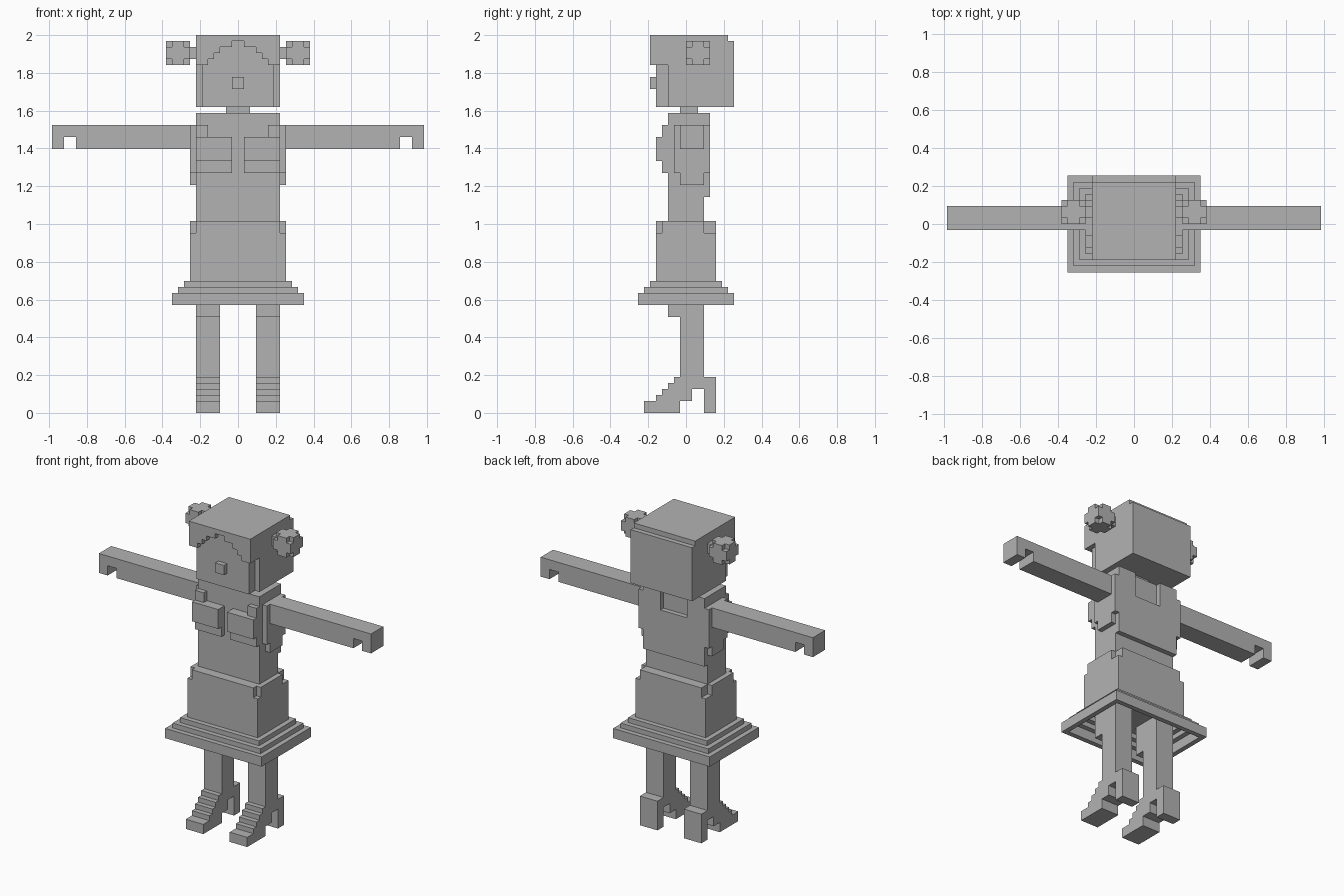
import bpy
import bmesh
from mathutils import Vector

UNIT = 2 / 63  # edge length of one block

old = bpy.data.objects.get("Cube")
if old:
    bpy.data.objects.remove(old, do_unlink=True)

grey = bpy.data.materials.new("plain_grey")
grey.use_nodes = True
tone = (0.45, 0.45, 0.45, 1)
grey.diffuse_color = tone
grey.node_tree.nodes["Principled BSDF"].inputs["Base Color"].default_value = tone


def finish(name, bm):
    bmesh.ops.recalc_face_normals(bm, faces=bm.faces)
    bmesh.ops.scale(bm, vec=Vector((UNIT, UNIT, UNIT)), verts=bm.verts)
    mesh = bpy.data.meshes.new(name)
    bm.to_mesh(mesh)
    bm.free()
    mesh.materials.append(grey)
    obj = bpy.data.objects.new(name, mesh)
    bpy.context.scene.collection.objects.link(obj)
    return obj


def blocks(name, *boxes, side=1):
    """Boxes given as x, y and z ranges in block units; side=-1 mirrors in x."""
    bm = bmesh.new()
    for ranges in boxes:
        lo = Vector(r[0] for r in ranges)
        hi = Vector(r[1] for r in ranges)
        verts = bmesh.ops.create_cube(bm, size=1)["verts"]
        for v in verts:
            v.co = (lo + hi) / 2 + v.co * (hi - lo)
            v.co.x *= side
    return finish(name, bm)


def slab(name, profile, axis, start, end, side=1):
    """Extrude a profile along x (profile in y, z) or along y (profile in x, z)."""
    bm = bmesh.new()
    verts = []
    for a, z in profile:
        verts.append(bm.verts.new((start, a, z) if axis == "x" else (a, start, z)))
    face = bm.faces.new(verts)
    new = bmesh.ops.extrude_face_region(bm, geom=[face])["geom"]
    shift = Vector((end - start, 0, 0) if axis == "x" else (0, end - start, 0))
    bmesh.ops.translate(bm, vec=shift, verts=[v for v in new if isinstance(v, bmesh.types.BMVert)])
    for v in bm.verts:
        v.co.x *= side
    return finish(name, bm)


def sym(half):
    return (-half, half)


def ring(name, x, y, z, wall=1):
    """Rectangular open frame with outer half sizes x and y."""
    boxes = []
    for s in (-1, 1):
        boxes.append((sorted((s * (x - wall), s * x)), sym(y), z))
        boxes.append((sym(x - wall), sorted((s * (y - wall), s * y)), z))
    return blocks(name, *boxes)


# Head: hair mass, face and nose
blocks("hair",
       (sym(7), (-3, 8), (51, 62)),
       (sym(7), (-5, 7), (58, 63)))
blocks("face", (sym(6), (-5, -3), (51, 58)))
blocks("nose", (sym(1), (-6, -5), (54, 56)))

# Fringe with a stepped arch above the face
arch = []
for row, half in enumerate((5, 4, 3, 1)):
    arch += [(half, 58 + row), (half, 59 + row)]
right_half = [(7, 63), (7, 58)] + arch
left_half = [(-x, z) for x, z in reversed(right_half)]
slab("fringe", right_half + left_half, "y", -6, -5)

blocks("neck", (sym(2), (-1, 2), (50, 51)))

# Torso, with a neckline cut in the back layer
blocks("torso", (sym(7), (-3, 3), (32, 50)))
blocks("back_panel", (sym(7), (3, 4), (36, 45)),
       *[(sorted((s * 3, s * 7)), (3, 4), (45, 50)) for s in (-1, 1)])

# Skirt body with notched upper corners, then flared hollow hem
blocks("skirt",
       (sym(8), sym(5), (22, 30)),
       (sym(7), sym(5), (30, 32)),
       (sym(8), (-4, 3), (30, 32)))
for i, z in enumerate(((21, 22), (20, 21), (18, 20))):
    ring("skirt_hem_" + str(i + 1), 9 + i, 6 + i, z)

# Shapes in y, z for a leg with its stepped heeled shoe
stairs = [(-7, 0), (-7, 2)]
for step in range(4):
    stairs += [(step - 5, step + 2), (step - 5, step + 3)]
shin = [(-1, 6), (-1, 16), (-3, 16), (-3, 22), (3, 22), (3, 6)]
heel = [(5, 6), (5, 0), (3, 0), (3, 4), (1, 4), (1, 2), (-1, 2), (-1, 0)]

# Arm outline in x, z with the notch in the hand
arm = [(7, 44), (27, 44), (27, 46), (29, 46), (29, 44), (31, 44), (31, 48), (7, 48)]

for label, s in (("left", 1), ("right", -1)):
    slab(label + "_leg", stairs + shin + heel, "x", 3, 7, s)
    slab(label + "_arm", arm, "y", -1, 3, s)
    blocks(label + "_side_panel",
           ((7, 8), (-2, 4), (40, 48)),
           ((7, 8), (-1, 3), (38, 40)), side=s)
    blocks(label + "_chest",
           ((1, 7), (-5, -3), (42, 46)),
           ((1, 7), (-4, -3), (40, 42)), side=s)
    blocks(label + "_strap", ((5, 7), (-4, -3), (46, 48)), side=s)
    # Hair bun: a cube missing its eight corner blocks
    blocks(label + "_bun",
           ((8, 12), (0, 4), (59, 61)),
           ((8, 12), (1, 3), (58, 62)),
           ((9, 11), (0, 4), (58, 62)),
           ((7, 8), (1, 3), (59, 61)), side=s)
